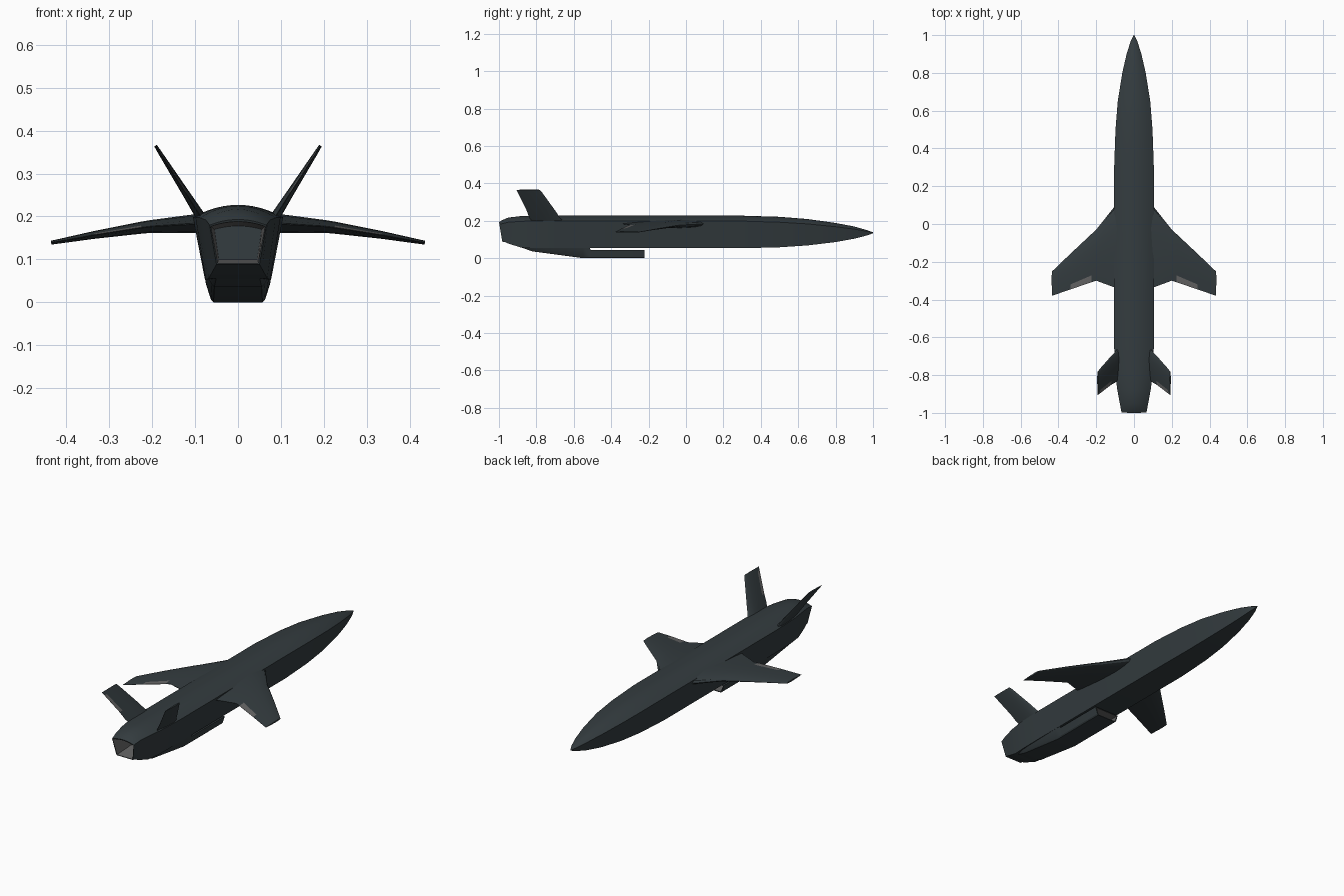
import bpy, bmesh, math
from mathutils import Vector

if "Cube" in bpy.data.objects:
    bpy.data.objects.remove(bpy.data.objects["Cube"])


def material(name, c):
    m = bpy.data.materials.new(name)
    m.diffuse_color = (*c, 1)
    m.use_nodes = True
    m.node_tree.nodes["Principled BSDF"].inputs["Base Color"].default_value = m.diffuse_color
    return m


DARK = material("dark_skin", (0.034, 0.045, 0.05))
GREY = material("grey_panel", (0.13, 0.13, 0.13))


def loft(name, rings, is_grey=lambda i, j: False, cap_grey=False):
    """Skin a list of equal-length rings and cap both ends."""
    bm = bmesh.new()
    vs = [[bm.verts.new(p) for p in r] for r in rings]
    n = len(rings[0])
    for i in range(len(vs) - 1):
        for j in range(n):
            k = (j + 1) % n
            f = bm.faces.new((vs[i][j], vs[i][k], vs[i + 1][k], vs[i + 1][j]))
            f.material_index = int(is_grey(i, j))
    bm.faces.new(vs[0]).material_index = int(cap_grey)
    bm.faces.new(vs[-1]).material_index = int(cap_grey)
    bmesh.ops.recalc_face_normals(bm, faces=bm.faces)
    me = bpy.data.meshes.new(name)
    bm.to_mesh(me)
    bm.free()
    me.materials.append(DARK)
    me.materials.append(GREY)
    me.shade_smooth()
    me.set_sharp_from_angle(angle=math.radians(25))
    ob = bpy.data.objects.new(name, me)
    bpy.context.collection.objects.link(ob)
    return ob


# Fuselage: flat belly, leaning sides, chine and shallow domed top
def hull_ring(y, w, wb, zb, zc, zt, slant=0.0):
    pts = [(-wb, zb), (wb, zb)]
    for k in range(13):
        u = 1 - k / 6
        pts.append((w * u, zc + (zt - zc) * (1 - u * u)))
    return [Vector((x, y + slant * (zt - z), z)) for x, z in pts]


stations = [
    (1.0, .002, .001, .133, .136, .138),
    (.97, .017, .012, .122, .143, .149),
    (.9, .039, .027, .104, .155, .169),
    (.8, .062, .043, .086, .168, .188),
    (.65, .086, .060, .068, .183, .209),
    (.5, .098, .070, .058, .192, .221),
    (.3, .105, .077, .053, .198, .227),
    (-.65, .105, .077, .053, .198, .227),
    (-.8, .099, .075, .053, .198, .227),
    (-.88, .088, .068, .056, .197, .225),
    (-.95, .075, .056, .078, .192, .217),
    (-.985, .069, .051, .087, .184, .202, .13),
    (-1.0, .066, .050, .088, .180, .193, .17),
    # recessed exhaust
    (-.998, .063, .047, .091, .177, .188, .17),
    (-.86, .055, .045, .1, .17, .178),
]
last = len(stations) - 2
loft("fuselage", [hull_ring(*s) for s in stations], lambda i, j: i >= last)


# Intake duct: open scoop standing off the belly, fading into the tail
def duct_ring(y, w0, w1, z0, z1):
    c = .006
    pts = [(-w0 + c, z0), (w0 - c, z0), (w0, z0 + c), (w1, z1), (-w1, z1), (-w0, z0 + c)]
    return [Vector((x, y, z)) for x, z in pts]


loft("intake_duct", [duct_ring(*s) for s in (
    (-.48, .054, .066, .006, .037),
    (-.222, .058, .070, .004, .040),
    (-.222, .063, .075, 0, .044),
    (-.51, .063, .075, 0, .044),
    (-.515, .063, .077, 0, .058),
    (-.55, .063, .078, 0, .058),
    (-.82, .061, .073, .036, .062),
    (-.90, .055, .060, .063, .075),
)], lambda i, j: i == 0)


# Lifting surfaces: thin profile swept through (x, z, leading y, trailing y, thickness)
PROFILE = [(0, 0), (.03, .45), (.12, .8), (.3, 1), (.55, .85), (.86, .35), (1, .06)]


def foil_ring(x, z, le, te, t, normal):
    up = [(c, h) for c, h in PROFILE]
    low = [(c, -h) for c, h in reversed(PROFILE[1:])]
    return [Vector((x, le + (te - le) * c, z)) + normal * (h * t / 2) for c, h in up + low]


def surface(name, sections, normal, grey_span):
    for side, s in (("right", 1), ("left", -1)):
        n = Vector((normal[0] * s, 0, normal[1])).normalized()
        rings = [foil_ring(x * s, z, le, te, t, n) for x, z, le, te, t in sections]
        # upper rear strip of the movable panel is grey
        loft(f"{name}_{side}", rings, lambda i, j: i == grey_span and j == 5)


surface("wing", [
    (.05, .185, .155, -.355, .046),
    (.105, .183, .09, -.335, .043),
    (.200, .177, -.03, -.300, .030),
    (.225, .174, -.053, -.308, .028),
    (.335, .157, -.156, -.346, .018),
    (.435, .139, -.252, -.380, .009),
], (.12, 1), 3)

surface("tail_fin", [
    (.078, .185, -.645, -.815, .024),
    (.098, .217, -.675, -.838, .021),
    (.122, .255, -.700, -.852, .017),
    (.182, .349, -.768, -.898, .009),
    (.192, .365, -.782, -.906, .007),
], (-.165, .105), 2)
